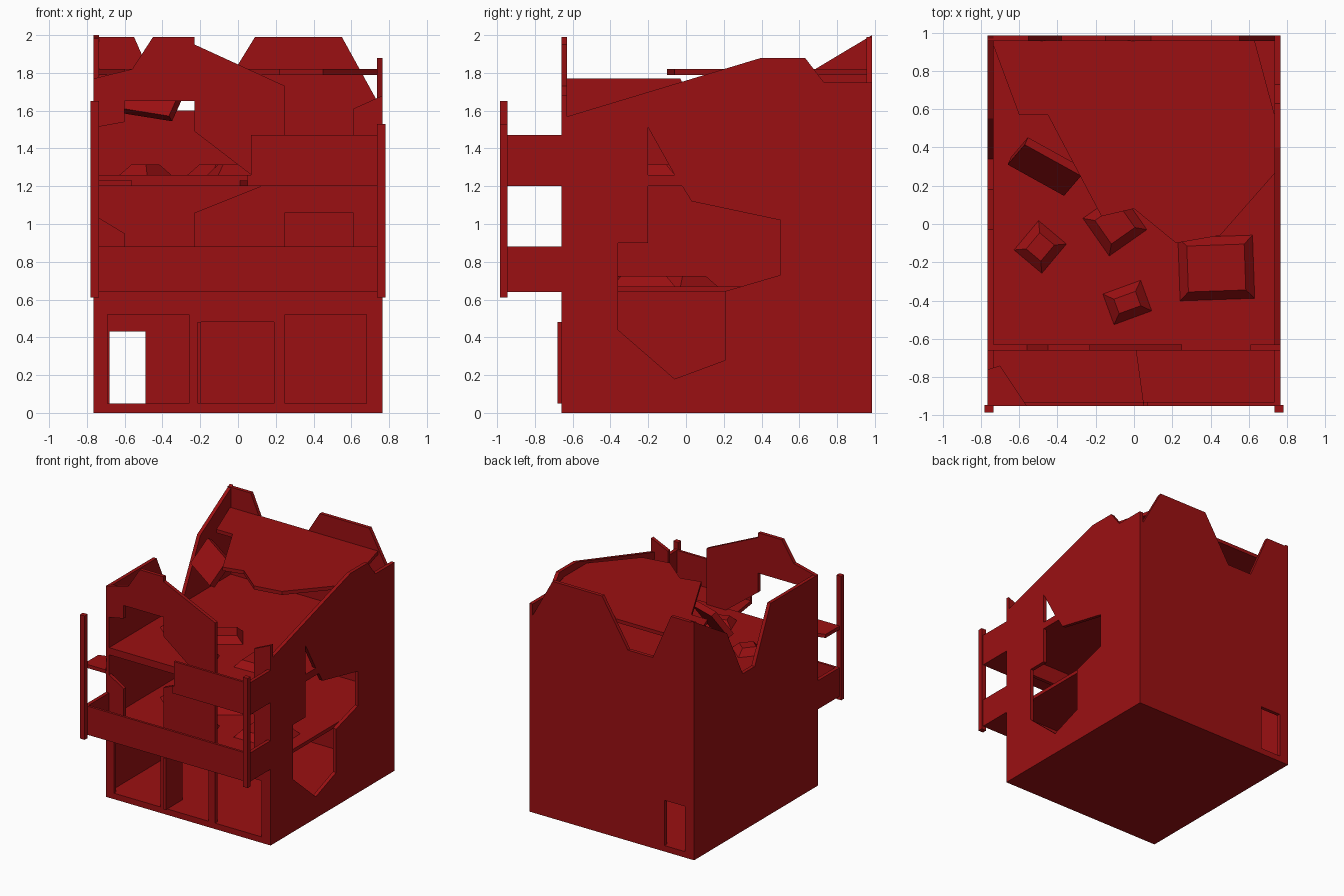
import bpy, bmesh, math
from mathutils import Matrix, Vector

cube = bpy.data.objects.get("Cube")
if cube:
    bpy.data.objects.remove(cube, do_unlink=True)

RED = (0.33, 0.005, 0.006, 1.0)
mat = bpy.data.materials.new("brick red")
mat.use_nodes = True
mat.diffuse_color = RED
mat.node_tree.nodes["Principled BSDF"].inputs["Base Color"].default_value = RED

W, F, B, T = 0.765, -0.66, 0.985, 0.03   # half width, front, back, wall thickness


def add_object(name, bm):
    bmesh.ops.recalc_face_normals(bm, faces=bm.faces)
    mesh = bpy.data.meshes.new(name)
    bm.to_mesh(mesh)
    bm.free()
    mesh.materials.append(mat)
    obj = bpy.data.objects.new(name, mesh)
    bpy.context.collection.objects.link(obj)
    return obj


def prism(name, axis, lo, hi, pts):
    """Extrude a flat outline along an axis from lo to hi."""
    place = {"x": lambda a, b, d: (d, a, b),
             "y": lambda a, b, d: (a, d, b),
             "z": lambda a, b, d: (a, b, d)}[axis]
    bm = bmesh.new()
    rings = [[bm.verts.new(place(a, b, d)) for a, b in pts] for d in (lo, hi)]
    for ring in rings:
        bm.faces.new(ring)
    n = len(pts)
    for i in range(n):
        j = (i + 1) % n
        bm.faces.new((rings[0][i], rings[0][j], rings[1][j], rings[1][i]))
    return add_object(name, bm)


def rect(a0, a1, b0, b1):
    return [(a0, b0), (a1, b0), (a1, b1), (a0, b1)]


def box(name, x0, x1, y0, y1, z0, z1):
    return prism(name, "z", z0, z1, rect(x0, x1, y0, y1))


def wall(name, axis, lo, hi, outline, holes=()):
    """A wall with openings cut through it."""
    obj = prism(name, axis, lo, hi, outline)
    cutters = []
    for pts in holes:
        cutter = prism("opening_cutter", axis, lo - 0.05, hi + 0.05, pts)
        cutter.hide_render = True
        mod = obj.modifiers.new("opening", "BOOLEAN")
        mod.operation, mod.solver, mod.object = "DIFFERENCE", "EXACT", cutter
        cutters.append(cutter)
    if cutters:
        graph = bpy.context.evaluated_depsgraph_get()
        mesh = bpy.data.meshes.new_from_object(obj.evaluated_get(graph))
        obj.modifiers.clear()
        obj.data = mesh
        for cutter in cutters:
            bpy.data.objects.remove(cutter, do_unlink=True)
    return obj


def rubble(name, x, y, z, sx, sy, angle, height=0.055):
    """A broken block with sloping sides."""
    bm = bmesh.new()
    bmesh.ops.create_cube(bm, size=1)
    for v in bm.verts:
        inset = 0.045 if v.co.z > 0 else 0
        v.co.x *= sx - 2 * inset
        v.co.y *= sy - 2 * inset
        v.co.z = (v.co.z + 0.5) * height
    bm.transform(Matrix.Translation((x, y, z)) @ Matrix.Rotation(math.radians(angle), 4, "Z"))
    return add_object(name, bm)


# Floors
box("ground_floor", -W, W, F, B, 0, 0.05)
box("first_floor", -W + T, W - T, F, B - T, 0.64, 0.67)
box("second_floor", -W + T, W - T, F, B - T, 1.2, 1.26)

# Broken side walls
wall("right_wall", "x", -W, -W + T,
     [(F, 0), (B, 0), (B, 2.0), (0.55, 1.74), (0.34, 1.32), (0.18, 1.32),
      (-0.03, 1.77), (F, 1.77)])
wall("left_wall", "x", W - T, W,
     [(F, 0), (B, 0), (B, 1.75), (0.73, 1.75), (0.63, 1.88), (0.4, 1.88), (F, 1.56)],
     [[(-0.36, 0.44), (-0.06, 0.18), (0.21, 0.28), (0.21, 0.645), (0.5, 0.73),
       (0.5, 1.02), (0.03, 1.12), (-0.02, 1.2), (-0.2, 1.2), (-0.2, 0.9), (-0.36, 0.9)],
      [(-0.2, 1.26), (-0.06, 1.26), (-0.2, 1.51)]])

# Broken back wall with a small door
wall("back_wall", "y", B - T, B,
     [(-W, 0), (W, 0), (W, 1.6), (0.55, 1.99), (0.09, 1.99), (-0.15, 1.6),
      (-0.38, 1.6), (-0.55, 1.99), (-W, 1.99)],
     [rect(-0.68, -0.49, 0.05, 0.43)])

# Front wall, storey by storey
wall("front_wall_ground", "y", F, F + T, rect(-W, W, 0, 0.67),
     [rect(-0.69, -0.26, 0.05, 0.52), rect(-0.21, 0.19, 0.05, 0.48),
      rect(0.25, 0.68, 0.05, 0.52)])
prism("front_wall_fragment", "y", F, F + T,
      [(-W, 0.67), (-0.6, 0.67), (-0.6, 0.95), (-W, 1.05)])
wall("front_wall_first", "y", F, F + T,
     [(-0.23, 0.67), (W, 0.67), (W, 1.26), (0.12, 1.26), (0.12, 1.2), (-0.23, 1.06)],
     [rect(0.25, 0.61, 0.68, 1.06)])
prism("front_wall_second", "y", F, F + T,
      [(0.07, 1.26), (0.25, 1.26), (0.25, 1.73), (-0.23, 1.95), (-0.23, 1.99),
       (-0.45, 1.99), (-0.56, 1.82), (-W, 1.77), (-W, 1.51), (-0.6, 1.54),
       (-0.6, 1.65), (-0.23, 1.65), (-0.23, 1.49)])
prism("front_wall_stub", "y", F, F + T,
      [(0.61, 1.26), (W, 1.26), (W, 1.68), (0.61, 1.61)])
box("open_door", -0.215, -0.195, F - 0.02, F + 0.2, 0.05, 0.48)

# Broken roof
prism("roof_slab", "z", 1.79, 1.82,
      [(-0.745, 0.96), (-0.6, 0.57), (-0.45, 0.57), (-0.17, 0.04), (0, 0.08),
       (0.22, -0.1), (0.45, -0.06), (0.74, 0.27), (0.74, 0.55), (0.63, 0.96)])

# Balconies
FB = -0.95
box("lower_balcony_floor", -W, W, FB, F, 0.64, 0.67)
box("lower_balcony_front", -W, W, FB, FB + 0.02, 0.64, 0.88)
for side, s in (("right", -1), ("left", 1)):
    x0, x1 = sorted((s * W, s * (W - T)))
    box("lower_balcony_" + side, x0, x1, FB, F, 0.64, 0.88)
    p0, p1 = sorted((s * 0.735, s * 0.78))
    box("balcony_post_" + side, p0, p1, -0.985, -0.945, 0.61, 1.65 if s < 0 else 1.53)
prism("upper_balcony_floor", "z", 1.2, 1.23,
      [(0.01, F), (0.05, FB), (W, FB), (W, F)])
prism("upper_balcony_front", "y", FB, FB + 0.02,
      [(0.05, 1.2), (W, 1.2), (W, 1.47), (0.07, 1.47), (0.07, 1.26), (0.05, 1.26)])
box("upper_balcony_left", W - T, W, FB, F, 1.2, 1.47)
prism("upper_balcony_remnant", "z", 1.2, 1.23,
      [(-W, FB), (-0.56, FB), (-0.7, -0.74), (-W, -0.76)])

# Rubble on the floors
for z, storey in ((1.26, "second"), (0.67, "first")):
    rubble("rubble_large_" + storey, 0.43, -0.23, z, 0.39, 0.33, 2)
    rubble("rubble_right_" + storey, -0.49, -0.12, z, 0.2, 0.19, 50)
    rubble("rubble_front_" + storey, -0.035, -0.41, z, 0.21, 0.17, 20)
    rubble("rubble_middle_" + storey, -0.1, 0.0, z, 0.24, 0.24, 35)

# Fallen roof piece hanging inside
bm = bmesh.new()
bmesh.ops.create_cube(bm, size=1)
bm.transform(Matrix.Translation(Vector((-0.46, 0.3, 1.68)))
             @ Matrix.Rotation(math.radians(-29), 4, "Z")
             @ Matrix.Rotation(math.radians(8), 4, "Y")
             @ Matrix.Rotation(math.radians(56), 4, "X")
             @ Matrix.Diagonal((0.34, 0.24, 0.05, 1)))
add_object("fallen_roof_piece", bm)
